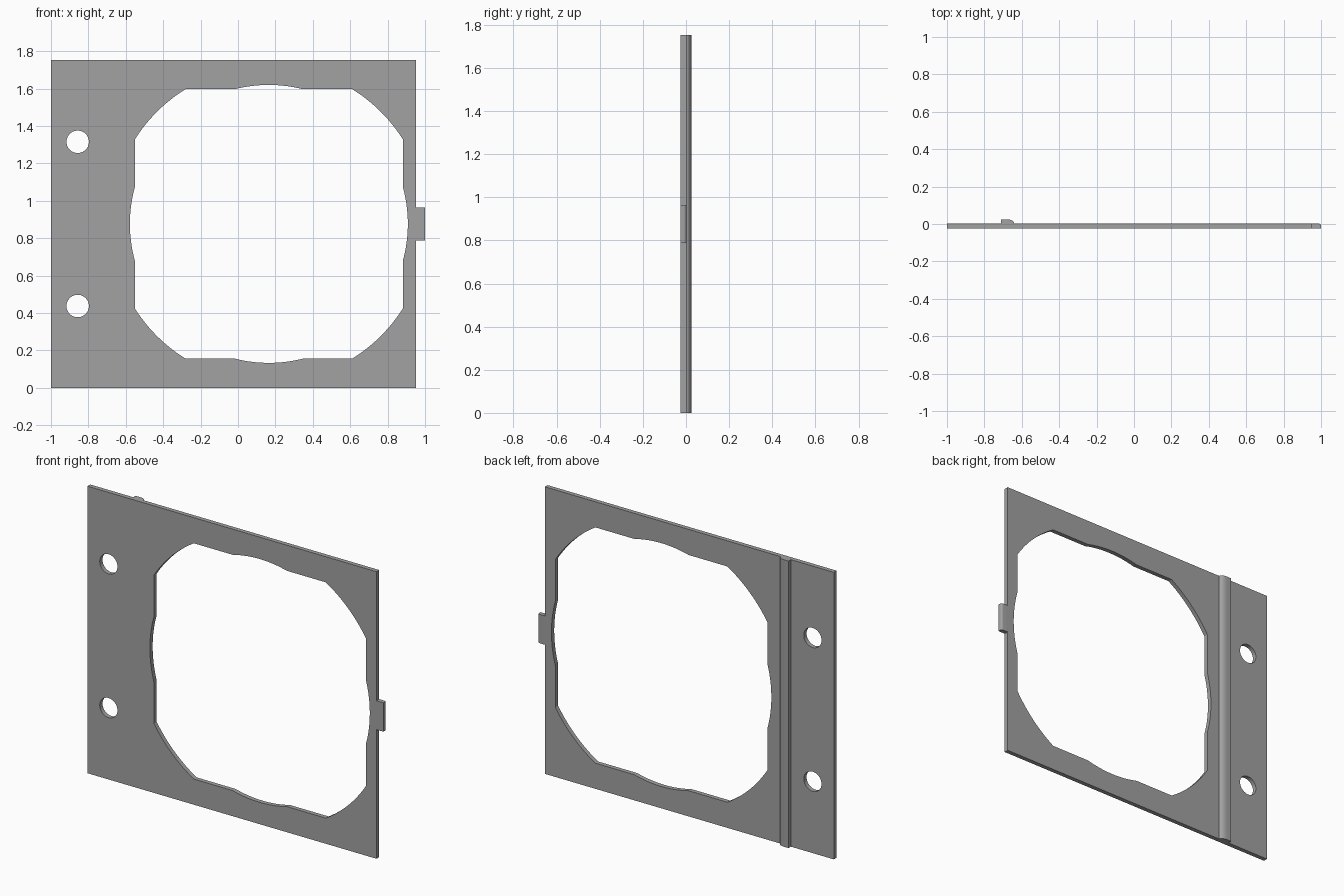
import bpy, bmesh
from math import sin, cos, acos, asin, pi, radians

if "Cube" in bpy.data.objects:
    bpy.data.objects.remove(bpy.data.objects["Cube"], do_unlink=True)

HEIGHT = 1.753
FRONT, BACK, TOP = -0.025, 0.002, 0.025   # depth of plate front, plate back, ridge top
EDGE = 0.953                              # plate edge that carries the tab

grey = bpy.data.materials.new("plain grey")
grey.use_nodes = True
colour = (0.36, 0.36, 0.36, 1)
grey.diffuse_color = colour
grey.node_tree.nodes["Principled BSDF"].inputs["Base Color"].default_value = colour


def arc(cx, cy, r, a, b, steps):
    return [(cx + r * cos(a + (b - a) * i / steps),
             cy + r * sin(a + (b - a) * i / steps)) for i in range(steps + 1)]


def finish(obj):
    bm = bmesh.new()
    bm.from_mesh(obj.data)
    bmesh.ops.remove_doubles(bm, verts=bm.verts, dist=1e-5)
    bmesh.ops.recalc_face_normals(bm, faces=bm.faces)
    bm.to_mesh(obj.data)
    bm.free()
    obj.data.materials.clear()
    obj.data.materials.append(grey)
    bpy.ops.object.select_all(action='DESELECT')
    obj.select_set(True)
    bpy.context.view_layer.objects.active = obj
    bpy.ops.object.shade_smooth_by_angle(angle=radians(30))


def prism(name, profile, z0, z1):
    """Upright bar with an (x, y) cross-section."""
    bm = bmesh.new()
    face = bm.faces.new([bm.verts.new((x, y, z0)) for x, y in profile])
    ext = bmesh.ops.extrude_face_region(bm, geom=[face])
    verts = [g for g in ext["geom"] if isinstance(g, bmesh.types.BMVert)]
    bmesh.ops.translate(bm, vec=(0, 0, z1 - z0), verts=verts)
    mesh = bpy.data.meshes.new(name)
    bm.to_mesh(mesh)
    bm.free()
    obj = bpy.data.objects.new(name, mesh)
    bpy.context.collection.objects.link(obj)
    finish(obj)


def opening(cx, cz, hx, hz, inner, outer):
    """Square with rounded corners, bulged in the middle of each side."""
    quad = (arc(0, 0, inner, 0, acos(hx / inner), 8)
            + arc(0, 0, outer, acos(hx / outer), asin(hz / outer), 12)
            + arc(0, 0, inner, asin(hz / inner), pi / 2, 8))
    half = quad + [(-x, z) for x, z in quad[-2::-1]]
    full = half + [(x, -z) for x, z in half[-2:0:-1]]
    return [(cx + x, cz + z) for x, z in full]


# Plate outline with the large opening and two round holes
loops = [[(-1, 0), (EDGE, 0), (EDGE, HEIGHT), (-1, HEIGHT)],
         opening(0.165, HEIGHT / 2, 0.716, 0.72, 0.743, 0.847)]
for side in (-1, 1):
    loops.append(arc(-0.857, HEIGHT / 2 + side * 0.439, 0.06, 0, 2 * pi, 40)[:-1])

curve = bpy.data.curves.new("plate", 'CURVE')
curve.dimensions = '2D'
curve.fill_mode = 'BOTH'
curve.extrude = (BACK - FRONT) / 2
for pts in loops:
    spline = curve.splines.new('POLY')
    spline.points.add(len(pts) - 1)
    for p, (x, z) in zip(spline.points, pts):
        p.co = (x, z, 0, 1)
    spline.use_cyclic_u = True
plate = bpy.data.objects.new("plate", curve)
plate.rotation_euler.x = pi / 2
plate.location.y = (BACK + FRONT) / 2
bpy.context.collection.objects.link(plate)
bpy.ops.object.select_all(action='DESELECT')
plate.select_set(True)
bpy.context.view_layer.objects.active = plate
bpy.ops.object.convert(target='MESH')
finish(bpy.context.view_layer.objects.active)

# Ridge on the back: square on one side, rounded on the other
rise = TOP - BACK
ridge = [(-0.71, BACK), (-0.71, TOP)]
ridge += [(-0.68 + 0.04 * x, BACK + rise * y) for x, y in arc(0, 0, 1, pi / 2, 0, 10)]
prism("back_ridge", ridge, 0, HEIGHT)

# Side tab with a rounded back corner
tab = [(EDGE, BACK), (EDGE, FRONT), (1, FRONT)]
tab += arc(1 - 0.012, BACK - 0.012, 0.012, 0, pi / 2, 6)
prism("side_tab", tab, HEIGHT / 2 - 0.088, HEIGHT / 2 + 0.088)
